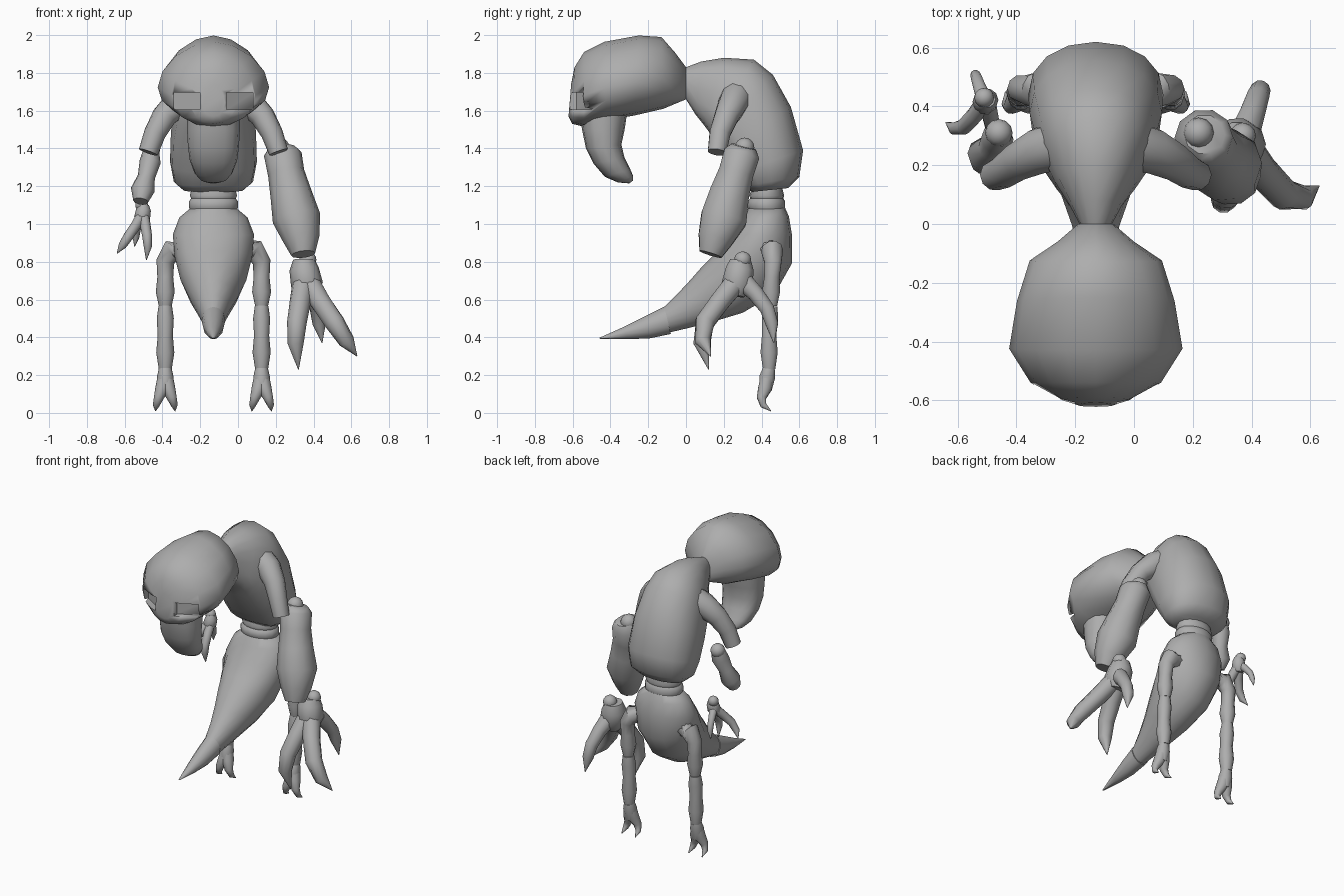
import bpy, bmesh, math
from mathutils import Vector

CX = -0.13  # symmetry plane of the body
grey = bpy.data.materials.new("grey")
grey.diffuse_color = (0.42, 0.42, 0.42, 1)


def finish(name, bm, angle=50):
    bmesh.ops.remove_doubles(bm, verts=bm.verts, dist=0.0005)
    bmesh.ops.recalc_face_normals(bm, faces=bm.faces)
    me = bpy.data.meshes.new(name)
    bm.to_mesh(me)
    bm.free()
    me.materials.append(grey)
    ob = bpy.data.objects.new(name, me)
    bpy.context.collection.objects.link(ob)
    bpy.ops.object.select_all(action='DESELECT')
    ob.select_set(True)
    bpy.context.view_layer.objects.active = ob
    bpy.ops.object.shade_smooth_by_angle(angle=math.radians(angle))
    return ob


def skin(bm, loops):
    """Bridge rings of points and close both ends."""
    rings = [[bm.verts.new(p) for p in l] for l in loops]
    n = len(rings[0])
    for a, b in zip(rings, rings[1:]):
        for i in range(n):
            j = (i + 1) % n
            bm.faces.new((a[i], a[j], b[j], b[i]))
    bm.faces.new(rings[0])
    bm.faces.new(rings[-1])


def spow(v, p):
    return math.copysign(abs(v) ** p, v)


def loft(name, rings, square=2.0, n=16, angle=50, widest=0.5, top=None):
    """Rings given by two side-profile points (ya, za, yb, zb) and a half width.
    widest: where between a and b the ring is widest; top: squareness on the b side."""
    bm = bmesh.new()
    loops = []
    for ya, za, yb, zb, w in rings:
        a, b = Vector((CX, ya, za)), Vector((CX, yb, zb))
        loop = []
        for i in range(n):
            t = 2 * math.pi * i / n
            c, s = math.cos(t), math.sin(t)
            e = 2 / ((top or square) if c > 0 else square)
            f = widest + spow(c, e) * ((1 - widest) if c > 0 else widest)
            loop.append(a.lerp(b, f) + Vector((w * spow(s, e), 0, 0)))
        loops.append(loop)
    skin(bm, loops)
    return finish(name, bm, angle)


def tube(bm, pts, n=10):
    """Round limb through (x, y, z, radius) points."""
    ps = [Vector(p[:3]) for p in pts]
    loops = []
    for i, p in enumerate(ps):
        t = (ps[min(i + 1, len(ps) - 1)] - ps[max(i - 1, 0)]).normalized()
        u = Vector((1, 0, 0))
        u = (u - t * u.dot(t)).normalized()
        v = t.cross(u)
        r = max(pts[i][3], 0.002)
        loops.append([p + r * (u * math.cos(a) + v * math.sin(a))
                      for a in (2 * math.pi * k / n for k in range(n))])
    skin(bm, loops)


def limb(name, *paths, mirror=False):
    bm = bmesh.new()
    for path in paths:
        if mirror:
            path = [(2 * CX - x, y, z, r) for x, y, z, r in path]
        tube(bm, path)
    return finish(name, bm)


def ball(name, loc, r):
    bm = bmesh.new()
    bmesh.ops.create_uvsphere(bm, u_segments=12, v_segments=8, radius=r)
    bmesh.ops.translate(bm, verts=bm.verts, vec=loc)
    return finish(name, bm)


# Head, widest low down, with two sunken eye sockets
head = loft("head", [
    (-.622, 1.57, -.608, 1.74, .06), (-.602, 1.53, -.59, 1.83, .125),
    (-.54, 1.515, -.54, 1.91, .222), (-.42, 1.55, -.43, 1.965, .295),
    (-.27, 1.575, -.25, 1.998, .268), (-.12, 1.61, -.13, 1.99, .225),
    (-.06, 1.635, -.06, 1.91, .13), (0, 1.66, 0, 1.83, .06)],
    2.1, 16, 60, 0.42, 1.8)
for s, side in ((-1, "left"), (1, "right")):
    bm = bmesh.new()
    bmesh.ops.create_cube(bm, size=1)
    for v in bm.verts:
        v.co = (CX + s * .14 + v.co.x * .14,
                -.605 + v.co.y * .14 + s * v.co.x * .09, 1.65 + v.co.z * .09)
    cut = finish(side + "_socket_cutter", bm)
    cut.hide_render = True
    mod = head.modifiers.new(side + "_socket", 'BOOLEAN')
    mod.operation, mod.object, mod.solver = 'DIFFERENCE', cut, 'EXACT'
    bpy.context.view_layer.objects.active = head
    bpy.ops.object.modifier_apply(modifier=mod.name)
    bpy.data.objects.remove(cut)

# Hooked beak under the head
loft("beak", [
    (-.56, 1.56, -.31, 1.60, .14), (-.55, 1.50, -.325, 1.50, .14),
    (-.53, 1.40, -.342, 1.42, .135), (-.49, 1.32, -.325, 1.35, .125),
    (-.43, 1.25, -.295, 1.29, .10), (-.36, 1.22, -.28, 1.255, .07),
    (-.30, 1.215, -.28, 1.23, .035)], 2.3)

# Humped torso
loft("torso", [
    (0, 1.66, 0, 1.83, .055), (.05, 1.58, .08, 1.86, .09),
    (.09, 1.53, .2, 1.88, .14), (.12, 1.49, .36, 1.87, .185),
    (.15, 1.44, .46, 1.79, .205), (.2, 1.36, .555, 1.62, .225),
    (.26, 1.27, .62, 1.39, .23), (.31, 1.2, .60, 1.25, .21),
    (.35, 1.17, .54, 1.19, .16)], 2.8, 16, top=2.15)

# Waist ring
loft("waist", [
    (.35, 1.19, .51, 1.19, .115), (.335, 1.15, .52, 1.15, .125),
    (.34, 1.135, .515, 1.135, .118), (.325, 1.12, .525, 1.12, .13),
    (.325, 1.09, .525, 1.09, .13), (.34, 1.06, .52, 1.06, .12)])

# Abdomen sweeping forward, then the sting
loft("abdomen", [
    (.33, 1.085, .525, 1.085, .12), (.295, 1.03, .545, 1.04, .18),
    (.245, .94, .56, .95, .215), (.17, .86, .56, .79, .205),
    (.09, .78, .47, .63, .175), (.02, .70, .30, .53, .13),
    (-.05, .625, .10, .47, .088), (-.12, .555, -.09, .425, .056)])
loft("sting", [
    (-.115, .562, -.08, .418, .063), (-.22, .51, -.19, .395, .054),
    (-.33, .455, -.31, .39, .035), (-.46, .397, -.455, .392, .004)], n=12)

# Upper arms and legs, mirrored across the body
toe = [(.12, .43, .19, .036), (.11, .418, .13, .038), (.09, .40, .08, .026),
       (.077, .41, .04, .018), (.073, .45, .01, .002)]
for m, side in ((False, "right"), (True, "left")):
    limb(side + "_upper_arm", [
        (-.02, .27, 1.68, .085), (.06, .25, 1.64, .08), (.13, .215, 1.57, .067),
        (.18, .18, 1.48, .058), (.215, .165, 1.38, .052)], mirror=m)
    limb(side + "_thigh", [
        (.03, .44, .86, .06), (.09, .455, .86, .06), (.125, .46, .80, .048),
        (.125, .455, .72, .042), (.125, .45, .64, .05),
        (.125, .45, .565, .034)], mirror=m)
    limb(side + "_shin", [
        (.125, .45, .565, .036), (.125, .445, .50, .045), (.125, .44, .41, .04),
        (.125, .44, .32, .048), (.125, .44, .23, .034)], mirror=m)
    limb(side + "_foot",
         [(.125, .44, .235, .034), (.125, .43, .19, .044), (.125, .42, .12, .035)],
         toe, [(.25 - x, y, z, r) for x, y, z, r in toe], mirror=m)

# Large right forearm and small left forearm with elbow balls
limb("right_forearm", [
    (.24, .305, 1.41, .07), (.237, .295, 1.37, .10), (.255, .265, 1.27, .097),
    (.28, .23, 1.16, .11), (.31, .20, 1.03, .128), (.335, .155, .92, .097),
    (.345, .13, .84, .064)])
ball("right_elbow", (.22, .31, 1.405), .052)
limb("left_forearm", [
    (-.46, .305, 1.39, .042), (-.465, .29, 1.33, .056), (-.485, .26, 1.25, .046),
    (-.505, .235, 1.18, .063), (-.515, .205, 1.12, .04)])
ball("left_elbow", (-.46, .31, 1.39), .047)

# Three-clawed hands, offsets measured from the wrist ball
PALM = [(-.02, -.01, .0, .058), (-.02, -.015, -.05, .078),
        (-.005, -.03, -.13, .085), (0, -.04, -.19, .05)]
CLAWS = [
    [(-.02, -.03, -.11, .06), (-.04, -.12, -.22, .056), (-.058, -.20, -.33, .052),
     (-.065, -.22, -.44, .043), (-.05, -.18, -.58, .002)],
    [(0, -.03, -.11, .06), (.065, -.12, -.22, .056), (.14, -.20, -.33, .054),
     (.205, -.21, -.43, .043), (.26, -.17, -.51, .002)],
    [(0, -.01, -.10, .055), (.03, .07, -.18, .045), (.05, .13, -.26, .04),
     (.06, .155, -.34, .035), (.075, .165, -.44, .002)]]


def hand(side, o, s, flip):
    limb(side + "_hand", *[[(o[0] + flip * s * x, o[1] + s * y, o[2] + s * z, s * r)
                            for x, y, z, r in p] for p in [PALM] + CLAWS])
    ball(side + "_wrist", o, .045 * (s + 1) / 2)


hand("right", (.37, .30, .81), 1, 1)
hand("left", (-.51, .43, 1.10), .5, -1)
